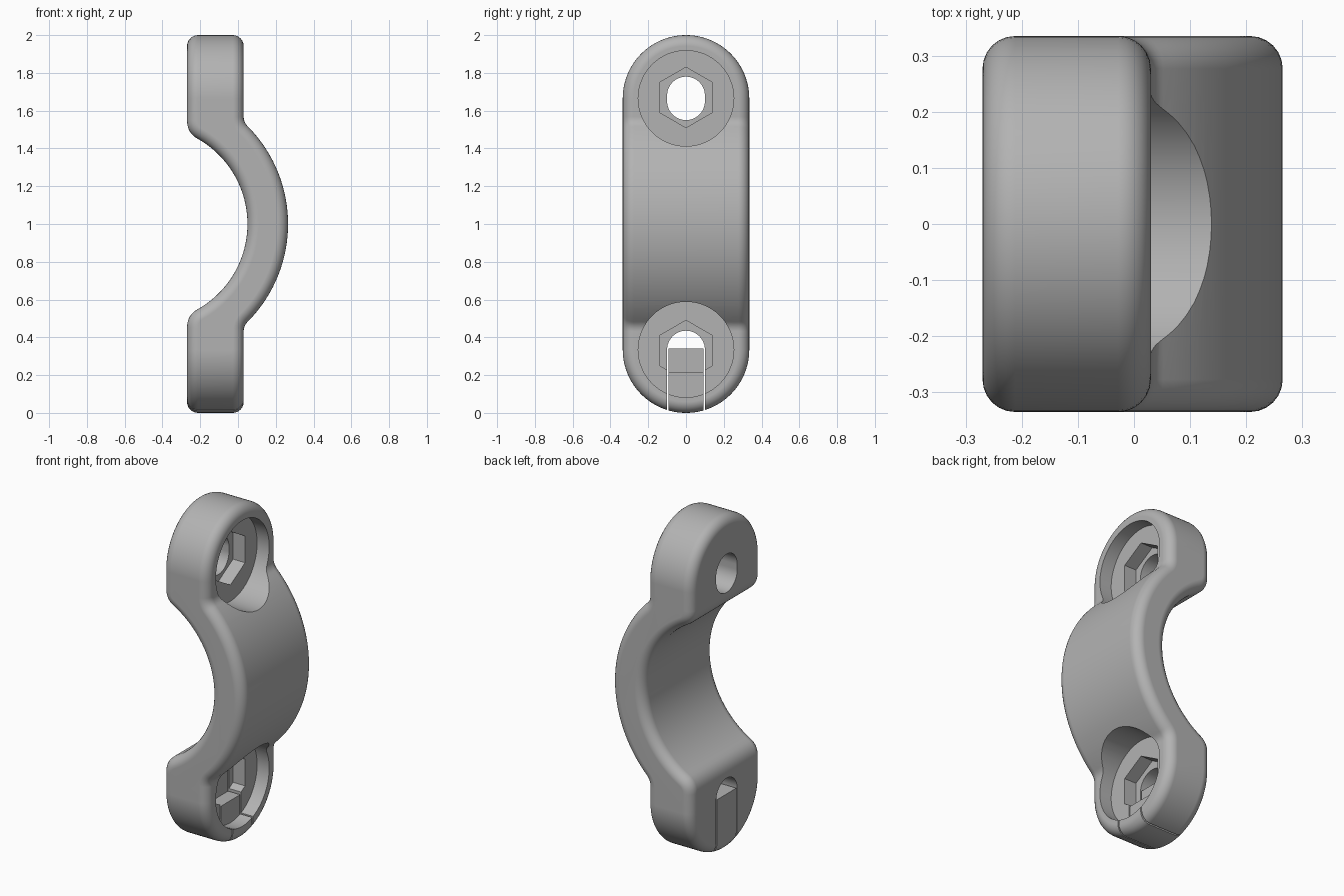
import bpy, bmesh, math
from mathutils import Vector

cube = bpy.data.objects.get("Cube")
if cube:
    bpy.data.objects.remove(cube)

grey = bpy.data.materials.new("plain_grey")
grey.use_nodes = True
GREY = (0.45, 0.45, 0.45, 1)
grey.diffuse_color = GREY
grey.node_tree.nodes["Principled BSDF"].inputs["Base Color"].default_value = GREY


def prism(name, points, axis, lo, hi):
    """Extrude an outline: (x, z) along y, or (y, z) along x."""
    bm = bmesh.new()
    place = (lambda a, b: (a, lo, b)) if axis == 'Y' else (lambda a, b: (lo, a, b))
    face = bm.faces.new([bm.verts.new(place(a, b)) for a, b in points])
    new = bmesh.ops.extrude_face_region(bm, geom=[face])["geom"]
    step = Vector((0, hi - lo, 0)) if axis == 'Y' else Vector((hi - lo, 0, 0))
    bmesh.ops.translate(bm, vec=step, verts=[g for g in new if isinstance(g, bmesh.types.BMVert)])
    bmesh.ops.recalc_face_normals(bm, faces=bm.faces)
    mesh = bpy.data.meshes.new(name)
    bm.to_mesh(mesh)
    bm.free()
    mesh.materials.append(grey)
    obj = bpy.data.objects.new(name, mesh)
    bpy.context.collection.objects.link(obj)
    return obj


def arc(cx, cz, r, a0, a1, n):
    angles = [math.radians(a0 + (a1 - a0) * i / n) for i in range(n + 1)]
    return [(cx + r * math.cos(a), cz + r * math.sin(a)) for a in angles]


def blend(p, corner, q, n=6):
    """Round a corner between p and q."""
    mix = lambda t, k: (1 - t) ** 2 * p[k] + 2 * t * (1 - t) * corner[k] + t * t * q[k]
    return [(mix(i / n, 0), mix(i / n, 1)) for i in range(1, n)]


def rect(a0, a1, b0, b1):
    return [(a0, b0), (a1, b0), (a1, b1), (a0, b1)]


def apply(obj, mod):
    bpy.context.view_layer.objects.active = obj
    bpy.ops.object.modifier_apply(modifier=mod.name)


def boolean(obj, cutter, operation='DIFFERENCE'):
    mod = obj.modifiers.new("cut", 'BOOLEAN')
    mod.operation, mod.solver, mod.object = operation, 'EXACT', cutter
    apply(obj, mod)
    bpy.data.objects.remove(cutter)


def finish(obj):
    bpy.ops.object.select_all(action='DESELECT')
    obj.select_set(True)
    bpy.context.view_layer.objects.active = obj
    bpy.ops.object.shade_smooth_by_angle(angle=math.radians(30))
    mod = obj.modifiers.new("normals", 'WEIGHTED_NORMAL')
    mod.keep_sharp = True


# Main dimensions
BACK, FRONT, HALF = -0.27, 0.03, 0.335
ARC_X, R_IN, R_OUT = -0.468, 0.518, 0.733
LOW, HIGH = HALF, 2 - HALF

# Side outline: upper half, then mirrored about mid height
outer = arc(ARC_X, 1, R_OUT, 0, 44.8, 20)
inner = arc(ARC_X, 1, R_IN, 59.8, 0, 24)
z_out = 1 + math.sqrt(R_OUT ** 2 - (FRONT - ARC_X) ** 2)
z_in = 1 + math.sqrt(R_IN ** 2 - (BACK - ARC_X) ** 2)
tab_front, tab_back = (FRONT, z_out + 0.03), (BACK, z_in + 0.07)
upper = (outer + blend(outer[-1], (FRONT, z_out), tab_front)
         + [tab_front, (FRONT, 2.2), (BACK, 2.2), tab_back]
         + blend(tab_back, (BACK, z_in), inner[0]) + inner)
lower = [(x, 2 - z) for x, z in reversed(upper[1:-1])]
body = prism("clamp_body", upper + lower, 'Y', -0.6, 0.6)

# Rounded ends and softened rims
stadium = arc(0, HIGH, HALF, 0, 180, 48) + arc(0, LOW, HALF, 180, 360, 48)
boolean(body, prism("end_shape", stadium, 'X', -0.6, 0.6), 'INTERSECT')
bevel = body.modifiers.new("rim", 'BEVEL')
bevel.width, bevel.segments = 0.058, 6
bevel.limit_method, bevel.angle_limit = 'ANGLE', math.radians(35)
bevel.use_clamp_overlap = False
apply(body, bevel)

# Round recesses for both bolts
POCKET, NUT_FLOOR = -0.05, -0.13
for z in (LOW, HIGH):
    boolean(body, prism("recess", arc(0, z, 0.253, 0, 360, 64)[:-1], 'X', POCKET, 0.6))

# Plug in the open slot, sharing the body's outer shape
plug = body.copy()
plug.data = body.data.copy()
plug.name = "slot_plug"
bpy.context.collection.objects.link(plug)
boolean(plug, prism("plug_block", rect(-0.092, 0.092, -0.1, 0.34), 'X', -0.5, 0.5), 'INTERSECT')
boolean(plug, prism("plug_step", rect(-0.2, 0.2, 0.215, 0.5), 'X', NUT_FLOOR, 0.5))

# Hexagonal nut pockets
for z in (0.33, 1.67):
    boolean(body, prism("nut", arc(0, z, 0.16, 30, 390, 6)[:-1], 'X', NUT_FLOOR, 0.5))

# Upper bolt hole and lower open slot
hole = arc(0, 1.68, 0.1, 0, 180, 24) + arc(0, 1.65, 0.1, 180, 360, 24)
boolean(body, prism("hole", hole, 'X', -0.5, 0.5))
slot = arc(0, 0.335, 0.1, 0, 180, 24) + [(-0.1, -0.2), (0.1, -0.2)]
boolean(body, prism("slot", slot, 'X', -0.5, 0.5))

for part in (body, plug):
    finish(part)
